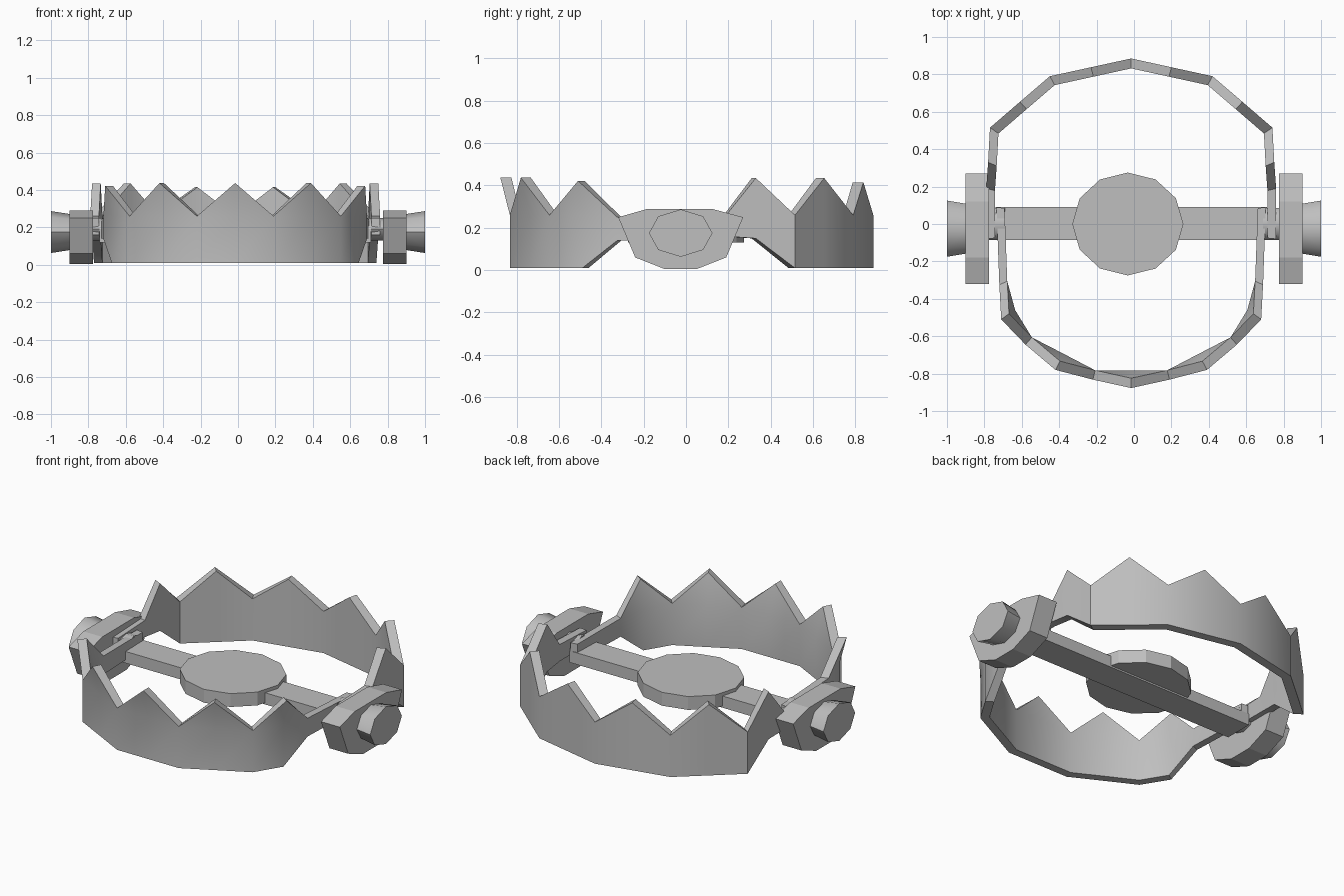
import bpy, bmesh, math

cube = bpy.data.objects.get("Cube")
if cube:
    bpy.data.objects.remove(cube, do_unlink=True)

steel = bpy.data.materials.new("grey_steel")
steel.use_nodes = True
GREY = (0.52, 0.52, 0.52, 1)
steel.diffuse_color = GREY
steel.node_tree.nodes["Principled BSDF"].inputs["Base Color"].default_value = GREY

CX = -0.015  # middle of the jaws


def finish(name, bm, smooth=None):
    bmesh.ops.remove_doubles(bm, verts=bm.verts, dist=0.0005)
    bmesh.ops.recalc_face_normals(bm, faces=bm.faces)
    me = bpy.data.meshes.new(name)
    bm.to_mesh(me)
    bm.free()
    me.materials.append(steel)
    ob = bpy.data.objects.new(name, me)
    bpy.context.collection.objects.link(ob)
    if smooth:
        bpy.ops.object.select_all(action='DESELECT')
        ob.select_set(True)
        bpy.context.view_layer.objects.active = ob
        bpy.ops.object.shade_smooth_by_angle(angle=math.radians(smooth))
    return ob


def loft(name, rings, smooth=None):
    """Solid through matching closed rings of points, capped at both ends."""
    bm = bmesh.new()
    rows = [[bm.verts.new(p) for p in ring] for ring in rings]
    n = len(rows[0])
    for a, b in zip(rows, rows[1:]):
        for i in range(n):
            j = (i + 1) % n
            bm.faces.new((a[i], a[j], b[j], b[i]))
    bm.faces.new(rows[0])
    bm.faces.new(rows[-1])
    return finish(name, bm, smooth)


def ring_x(x, cy, cz, ry, rz, n):
    return [(x, cy + ry * math.cos(2 * math.pi * i / n),
             cz + rz * math.sin(2 * math.pi * i / n)) for i in range(n)]


def jaw(name, half, side, thin=0.94):
    """Half outline, mirrored: (x, y, z_low) wall foot, (x, y, z_top) rim point."""
    cols = [((-f[0], f[1], f[2]), (-t[0], t[1], t[2])) for f, t in half[:0:-1]] + half
    rings = []
    for foot, tip in cols:
        base = min(0.26, tip[2])
        line = [foot, (foot[0], foot[1], base), tip]
        outer = [(CX + x, side * y, z) for x, y, z in line]
        inner = [(CX + x * thin, side * y * thin, z) for x, y, z in line]
        rings.append(outer + inner[::-1])
    return loft(name, rings, 38)


def col(x, y, low, top, tx=None, ty=None):
    return ((x, y, low), (x if tx is None else tx, y if ty is None else ty, top))


# back jaw: teeth in the middle of each wall panel
jaw("back_jaw", [
    col(0, 0.885, 0.01, 0.26),
    col(0.215, 0.838, 0.01, 0.415),
    col(0.435, 0.79, 0.01, 0.26),
    col(0.595, 0.653, 0.01, 0.435),
    col(0.755, 0.515, 0.01, 0.26),
    col(0.765, 0.33, 0.15, 0.435),
    col(0.775, 0.19, 0.16, 0.26),
    col(0.775, -0.08, 0.16, 0.25),
], 1)

# front jaw: teeth flare outwards from the wall
jaw("front_jaw", [
    col(0, 0.832, 0.01, 0.437, 0, 0.877),
    col(0.205, 0.832, 0.01, 0.26),
    col(0.385, 0.738, 0.01, 0.437, 0.405, 0.78),
    col(0.565, 0.645, 0.01, 0.26),
    col(0.66, 0.49, 0.01, 0.422, 0.695, 0.51),
    col(0.705, 0.325, 0.14, 0.25),
    col(0.72, -0.09, 0.14, 0.24),
], -1)

# trigger plate, twelve sided
loft("trigger_plate", [
    [(-0.033 + 0.297 * math.sin(math.pi * i / 6),
      0.275 * math.cos(math.pi * i / 6), z) for i in range(12)]
    for z in (0.13, 0.21)])

# cross bar under the plate
loft("cross_bar", [
    [(x, -0.085, 0.12), (x, 0.09, 0.12), (x, 0.09, 0.19), (x, -0.085, 0.19)]
    for x in (-0.74, 0.71)])

# hinge block, bolt head and axle on each side
BLOCK = [(-0.32, 0.25), (-0.18, 0.29), (0.12, 0.29), (0.27, 0.25),
         (0.19, 0.06), (0.05, 0.005), (-0.1, 0.005), (-0.24, 0.06)]
for s, side in ((1, "left"), (-1, "right")):
    loft(side + "_hinge_block",
         [[(s * x, y, z) for y, z in BLOCK] for x in (0.775, 0.9)])
    loft(side + "_bolt_head",
         [ring_x(s * 0.89, -0.025, 0.175, 0.132, 0.095, 8),
          ring_x(s * 1.0, -0.025, 0.175, 0.15, 0.112, 8)], 50)
    loft(side + "_axle",
         [ring_x(s * 0.69, 0, 0.19, 0.085, 0.06, 8),
          ring_x(s * 0.78, 0, 0.19, 0.085, 0.06, 8)], 50)
